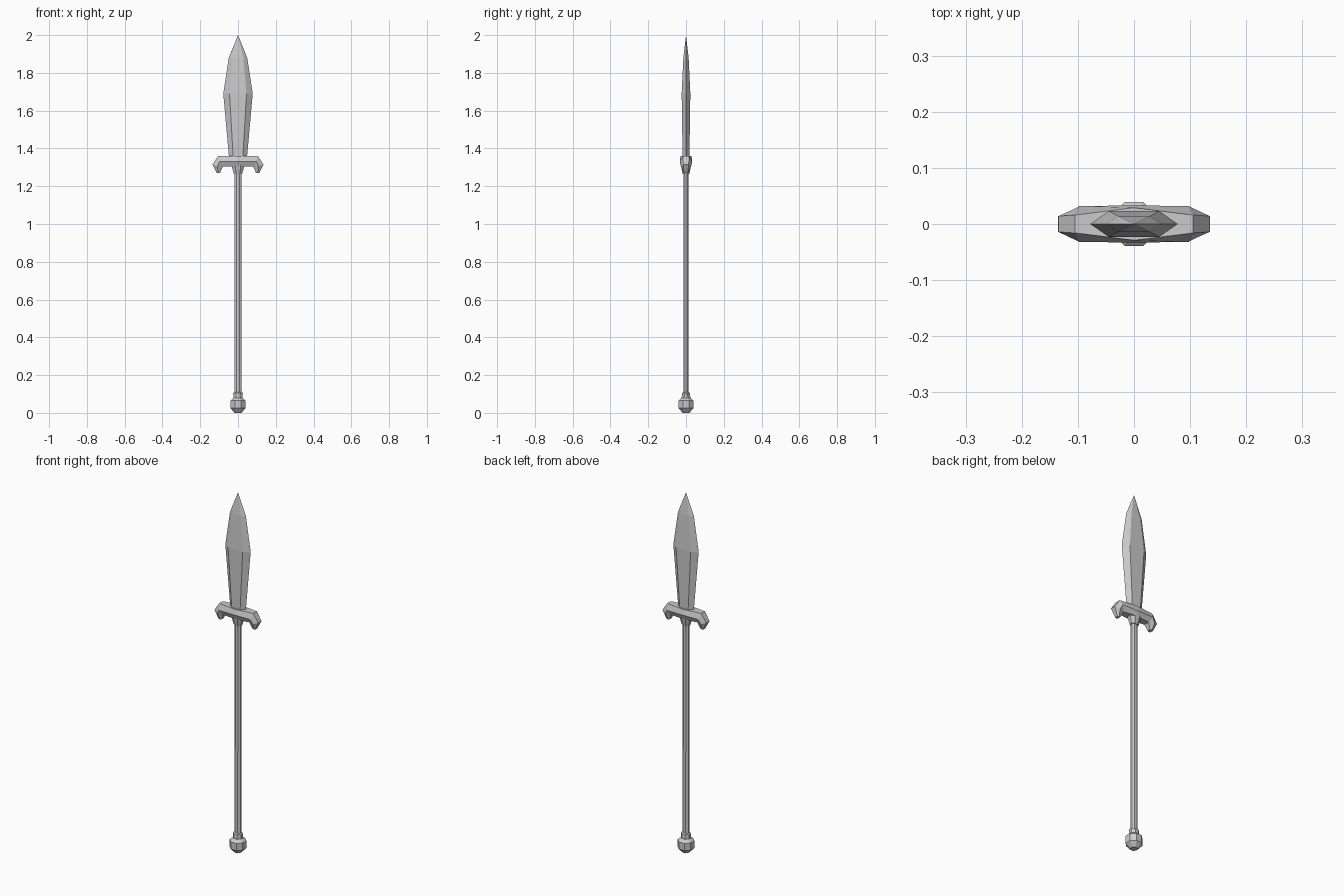
import bpy, bmesh, math

if "Cube" in bpy.data.objects:
    bpy.data.objects.remove(bpy.data.objects["Cube"])


def loft(name, rings):
    """Skin a list of equal-length point rings, capping both ends."""
    bm = bmesh.new()
    rows = [[bm.verts.new(p) for p in ring] for ring in rings]
    n = len(rows[0])
    for a, b in zip(rows, rows[1:]):
        for i in range(n):
            j = (i + 1) % n
            bm.faces.new((a[i], a[j], b[j], b[i]))
    bm.faces.new(rows[0][::-1])
    bm.faces.new(rows[-1])
    bmesh.ops.remove_doubles(bm, verts=bm.verts, dist=1e-5)
    bmesh.ops.recalc_face_normals(bm, faces=bm.faces)
    mesh = bpy.data.meshes.new(name)
    bm.to_mesh(mesh)
    bm.free()
    obj = bpy.data.objects.new(name, mesh)
    bpy.context.collection.objects.link(obj)
    return obj


def octagon(z, rx, ry):
    """Eight-sided ring with flats facing the axes; rx, ry reach the flats."""
    k = 1 / math.cos(math.pi / 8)
    angles = [math.pi / 8 + i * math.pi / 4 for i in range(8)]
    return [(rx * k * math.cos(t), ry * k * math.sin(t), z) for t in angles]


def blade_ring(z, edge, flat, thick):
    """Six-sided blade section: two cutting edges and two broad flats."""
    return [(edge, 0, z), (flat, thick, z), (-flat, thick, z),
            (-edge, 0, z), (-flat, -thick, z), (flat, -thick, z)]


def guard_ring(side, top, mid, bot, a, b, c):
    """Bevelled crossguard section; points are (x, z), a/b/c half depths."""
    pts = [(top, -a), (mid, -b), (bot, -c), (bot, c), (mid, b), (top, a)]
    return [(side * p[0], y, p[1]) for p, y in pts]


# Pommel with a short neck
loft("pommel", [octagon(*r) for r in (
    (0.0, 0.018, 0.018), (0.025, 0.04, 0.039), (0.065, 0.04, 0.039),
    (0.08, 0.024, 0.023), (0.092, 0.024, 0.022), (0.105, 0.026, 0.02),
    (0.11, 0.018, 0.014))])

# Slightly flattened shaft
loft("shaft", [octagon(0.07, 0.019, 0.014), octagon(1.31, 0.018, 0.012)])

# Collar under the guard
loft("collar", [octagon(1.265, 0.022, 0.017), octagon(1.28, 0.026, 0.021),
                octagon(1.315, 0.036, 0.028)])

# Crossguard with down-turned hooked ends
arm = [
    ((0.105, 1.36), (0.097, 1.33), (0.080, 1.304), 0.016, 0.032, 0.016),
    ((0.135, 1.315), (0.110, 1.305), (0.088, 1.288), 0.014, 0.025, 0.013),
    ((0.113, 1.27), (0.104, 1.269), (0.094, 1.272), 0.009, 0.012, 0.009),
]
center = ((0, 1.36), (0, 1.33), (0, 1.304), 0.029, 0.033, 0.026)
loft("crossguard", [guard_ring(-1, *s) for s in reversed(arm)]
     + [guard_ring(1, *center)] + [guard_ring(1, *s) for s in arm])

# Leaf-shaped blade
loft("blade", [blade_ring(*r) for r in (
    (1.345, 0.047, 0.025, 0.018), (1.69, 0.078, 0.045, 0.023),
    (1.88, 0.049, 0.028, 0.014), (2.0, 0, 0, 0))])
